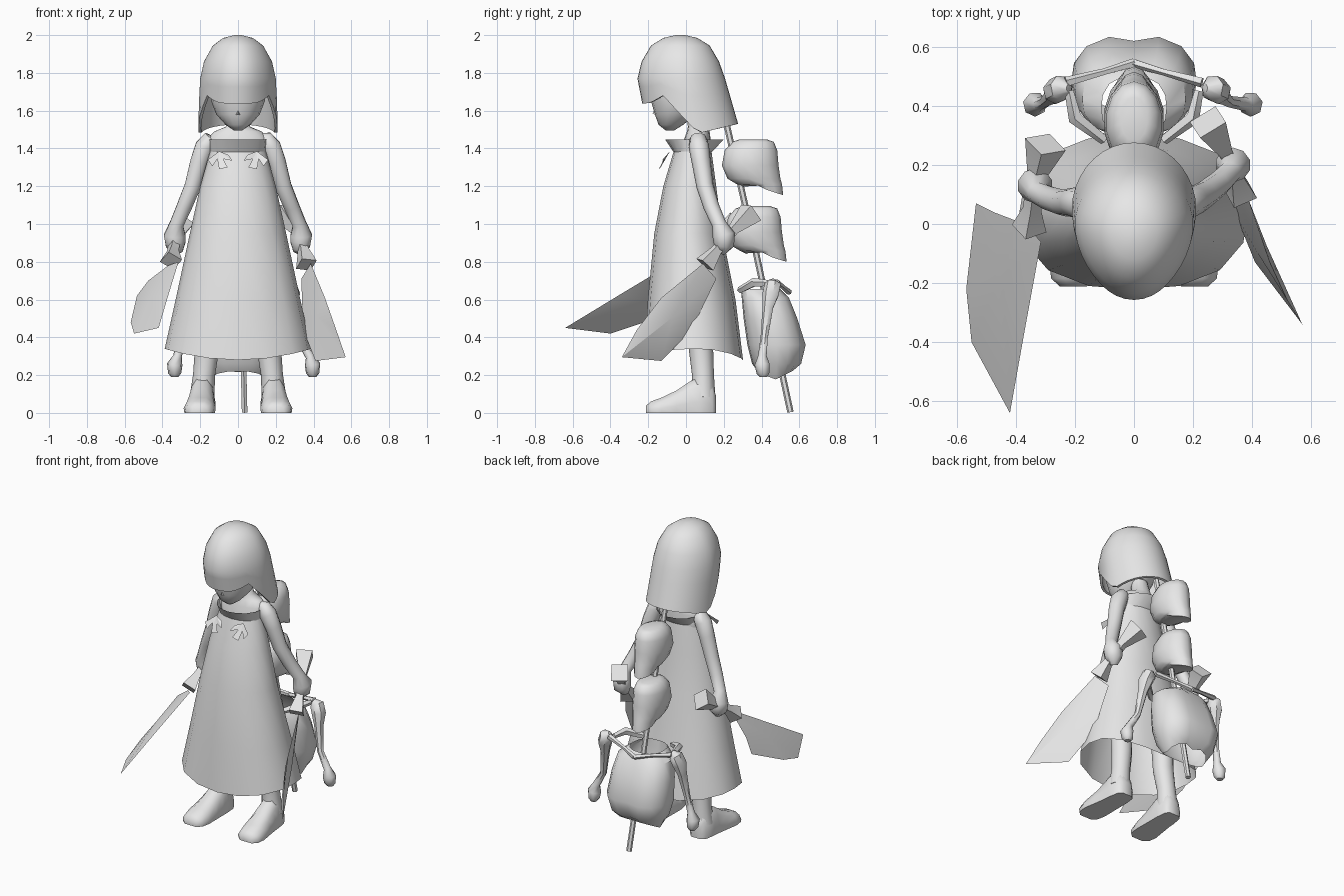
import bpy, bmesh, math
from mathutils import Vector as V

grey = bpy.data.materials.new("plain_grey")
grey.diffuse_color = (0.8, 0.8, 0.8, 1)


def make(name, verts, faces, angle=40, thick=0):
    me = bpy.data.meshes.new(name)
    me.from_pydata([tuple(v) for v in verts], [], faces)
    bm = bmesh.new()
    bm.from_mesh(me)
    bmesh.ops.recalc_face_normals(bm, faces=bm.faces)
    bm.to_mesh(me)
    bm.free()
    me.materials.append(grey)
    ob = bpy.data.objects.new(name, me)
    bpy.context.collection.objects.link(ob)
    bpy.ops.object.select_all(action='DESELECT')
    ob.select_set(True)
    bpy.context.view_layer.objects.active = ob
    if thick:
        mod = ob.modifiers.new("thickness", 'SOLIDIFY')
        mod.thickness = thick
        bpy.ops.object.modifier_apply(modifier=mod.name)
    if angle:
        bpy.ops.object.shade_smooth_by_angle(angle=math.radians(angle))
    return ob


def loft(name, rings, cap=(True, True), **kw):
    n = len(rings[0])
    faces = [(i * n + j, i * n + (j + 1) % n, (i + 1) * n + (j + 1) % n, (i + 1) * n + j)
             for i in range(len(rings) - 1) for j in range(n)]
    if cap[0]:
        faces.append(tuple(range(n)))
    if cap[1]:
        faces.append(tuple((len(rings) - 1) * n + j for j in range(n)))
    return make(name, [p for r in rings for p in r], faces, **kw)


def ring(z, y, rx, ry, n=16, e=2.0):
    # horizontal (super)ellipse, starting at the front
    out = []
    for j in range(n):
        s, c = math.sin(2 * math.pi * j / n), math.cos(2 * math.pi * j / n)
        k = (abs(s) ** e + abs(c) ** e) ** (-1 / e)
        out.append(V((rx * s * k, y - ry * c * k, z)))
    return out


def tube(name, pts, n=8, angle=50, twist=0):
    # pts: (x, y, z, radius)
    P = [V(p[:3]) for p in pts]
    rings = []
    for i, p in enumerate(pts):
        t = (P[min(i + 1, len(P) - 1)] - P[max(i - 1, 0)]).normalized()
        ref = V((0, 0, 1)) if abs(t.x) > 0.8 else V((1, 0, 0))
        u = t.cross(ref).normalized()
        w = t.cross(u)
        rings.append([P[i] + p[3] * (u * math.cos(2 * math.pi * j / n + twist)
                                     + w * math.sin(2 * math.pi * j / n + twist)) for j in range(n)])
    return loft(name, rings, angle=angle)


def interp(pts, x):
    for (a, za), (b, zb) in zip(pts, pts[1:]):
        if x <= b:
            return za + (zb - za) * (max(x, a) - a) / (b - a)
    return pts[-1][1]


# Hair: egg-shaped cap with fringe, long side locks and stepped hem
HEM = [(-.3, 1.635), (-.18, 1.64), (-.1, 1.68), (.04, 1.48), (.3, 1.54)]
N = 36
rows = [(2.0, -.03, .02, .025), (1.985, -.03, .08, .09), (1.945, -.03, .135, .155),
        (1.86, -.03, .183, .205), (1.77, -.025, .203, .232)]
hair = [ring(*r, N) for r in rows]
for f in (0.33, 0.66, 1.0):
    row = []
    for j in range(N):
        s, c = math.sin(2 * math.pi * j / N), math.cos(2 * math.pi * j / N)
        z = 1.77 + (interp(HEM, 0.02 - 0.24 * c) - 1.77) * f
        k = (1.77 - z) / 0.25
        row.append(V(((.203 + .007 * k) * s, -.025 + .06 * k - (.232 + .012 * k) * c, z)))
    hair.append(row)
for r in hair:
    for p in r:
        p.x *= 1 - .13 * max(0, min(1, -p.y / .2))
loft("hair", hair, cap=(True, False), angle=50, thick=0.015)

# Head, nose and upper body
loft("head", [ring(*r) for r in [(1.495, -.085, .022, .022), (1.525, -.08, .065, .065),
     (1.58, -.055, .115, .11), (1.65, -.035, .142, .15), (1.75, -.03, .155, .17), (1.88, -.02, .1, .11)]], angle=60)
make("nose", [(0, -.155, 1.63), (-.016, -.155, 1.575), (.016, -.155, 1.575), (0, -.178, 1.585)],
     [(0, 1, 3), (0, 3, 2), (1, 2, 3)])
loft("upper_body", [ring(*r) for r in [(1.34, .05, .14, .08), (1.45, .06, .165, .07),
     (1.49, .065, .125, .06), (1.515, .065, .065, .055), (1.6, .05, .05, .05)]], angle=60)

# Dress with a dipping hem and a flared collar
dress = [ring(*r) for r in [(1.385, .035, .148, .1), (1.2, .02, .2, .14), (.95, .012, .255, .18),
                            (.6, .03, .33, .232, 16, 2.2), (.34, .04, .388, .262, 16, 2.4)]]
for p in dress[-1]:
    p.z -= 0.06 * (1 - (p.x / .39) ** 2)
loft("dress", dress, cap=(False, False), angle=50)
loft("collar", [ring(1.38, .035, .148, .1), ring(1.447, .045, .155, .155)], cap=(False, False))

for s in (1, -1):
    side = "right" if s > 0 else "left"
    # Ribbon bow on the chest
    make(side + "_bow", [(s * x, y, z) for x, y, z in
         [(.1, -.085, 1.385), (.16, -.12, 1.34), (.135, -.135, 1.305), (.11, -.11, 1.345),
          (.1, -.14, 1.29), (.055, -.14, 1.3), (.08, -.11, 1.345), (.03, -.13, 1.335), (.05, -.1, 1.365)]],
         [(0, 1, 2), (0, 2, 3), (0, 3, 4), (0, 4, 5), (0, 5, 6), (0, 6, 7), (0, 7, 8)], angle=0)

    # Arm and fist
    d = 0 if s > 0 else -.07
    tube(side + "_arm", [(s * x, y + d * k, z, r) for x, y, z, r, k in
         [(.11, .065, 1.465, .02, 0), (.145, .065, 1.45, .045, 0), (.175, .068, 1.41, .054, 0),
          (.205, .08, 1.33, .05, .1), (.24, .1, 1.2, .045, .4), (.285, .135, 1.09, .042, .7),
          (.325, .175, 1.0, .038, 1), (.335, .2, .94, .06, 1), (.33, .2, .89, .055, 1),
          (.315, .185, .85, .025, 1)]], n=10, angle=60)

    # Leg and foot
    tube(side + "_leg", [(s * .16, .07, .6, .07), (s * .165, .08, .33, .064), (s * .18, .09, .2, .058),
                         (s * .19, .09, .08, .066)], n=12)
    foot = []
    for y, x, w, h in [(.16, .185, .035, .09), (.14, .187, .06, .16), (.07, .19, .07, .2),
                       (.02, .192, .072, .175), (-.05, .197, .078, .125), (-.13, .203, .085, .085),
                       (-.185, .205, .075, .064), (-.212, .205, .045, .04)]:
        foot.append([V((s * (x + w * cx), y, h * cz)) for cx, cz in
                     [(-.95, 0), (.95, 0), (1, .3), (.8, .7), (.4, .95), (-.4, .95), (-.8, .7), (-1, .3)]])
    loft(side + "_foot", foot, angle=60)

    # Bony arm, collar bone and shoulder bone of the carried figure
    ex = .395 if s > 0 else .335
    o = .02 if s > 0 else 0
    tube(side + "_bone_arm", [(s * (x + o), y, z, r) for x, y, z, r in
         [(.22, .46, .7, .015), (.245, .46, .68, .045), (.265, .45, .63, .045),
          (.275, .435, .56, .03), (.3, .415, .4, .02), (ex - .015 - o, .405, .3, .024),
          (ex - o, .405, .255, .042), (ex - o, .41, .21, .036), (ex - o, .41, .19, .02)]], n=7)
    tube(side + "_collar_bone", [(0, .545, .64, .016), (s * .1, .515, .665, .012), (s * .23, .48, .69, .018)], n=5)
    tube(side + "_shoulder_bone", [(s * .22, .45, .685, .016), (s * .2, .36, .69, .025),
                                   (s * .1, .285, .65, .018)], n=5)


# Broad blades, each a thin outline with a raised middle
def blade(name, pts):
    pts = [V(p) for p in pts]
    n = len(pts)
    c = sum(pts, V()) / n
    nor = (pts[2] - pts[0]).cross(pts[-2] - pts[0]).normalized() * .02
    faces = [(i, (i + 1) % n, n + k) for i in range(n) for k in (0, 1)]
    make(name, pts + [c + nor, c - nor], faces, angle=25)


blade("right_blade", [(.385, .09, .79), (.46, -.13, .61), (.52, -.26, .44), (.57, -.34, .295),
                      (.41, -.13, .275), (.345, .03, .44), (.335, .16, .71)])
blade("left_blade", [(-.315, -.06, .8), (-.37, -.36, .62), (-.42, -.64, .45), (-.55, -.4, .42),
                     (-.568, -.22, .48), (-.535, .07, .62), (-.475, .04, .7), (-.37, .0, .78)])

# Square grips flaring at both ends
tube("right_grip", [(.25, .345, 1.06, .072), (.305, .25, .97, .032), (.345, .16, .86, .032),
                    (.362, .1, .785, .06)], n=4, angle=20, twist=.4)
tube("left_grip", [(-.3, .27, 1.0, .072), (-.33, .16, .93, .032), (-.345, .05, .86, .032),
                   (-.355, -.015, .805, .06)], n=4, angle=20, twist=.2)

# Pole carrying two skulls
tube("pole", [(0, .21, 1.55, .017), (.015, .37, .85, .017), (.035, .553, .004, .017)], n=6)
for i, (dy, dz) in enumerate([(0, 0), (.018, -.353)]):
    rows = [(1.447, .28, .43, .045), (1.435, .245, .465, .075), (1.39, .205, .483, .095),
            (1.31, .19, .49, .102), (1.24, .22, .5, .088), (1.21, .27, .508, .075), (1.195, .3, .515, .066)]
    rings = [ring(z + dz, (a + b) / 2 + dy, w, (b - a) / 2, 14) for z, a, b, w in rows]
    # notched jaw drops towards the back
    for p in rings[-1]:
        p.z += interp([(.3, 0), (.36, .02), (.44, -.02), (.515, -.042)], p.y - dy)
    loft("skull_%d" % (i + 1), rings, angle=50)

# Hollow rib cage, open at neck and waist, with a groove along the back
rows = [(.655, .29, .5, .11), (.61, .295, .55, .175), (.5, .305, .595, .2), (.36, .325, .64, .212),
        (.26, .35, .615, .185), (.19, .38, .57, .14)]
cage = [ring(z, (a + b) / 2, w, (b - a) / 2, 16, 2.5) for z, a, b, w in rows]
for r in cage[1:]:
    r[8].y -= .02
for p in cage[-1]:
    p.z += interp([(.38, .03), (.47, -.015), (.57, .035)], p.y)
loft("rib_cage", cage, cap=(False, False), angle=40)
